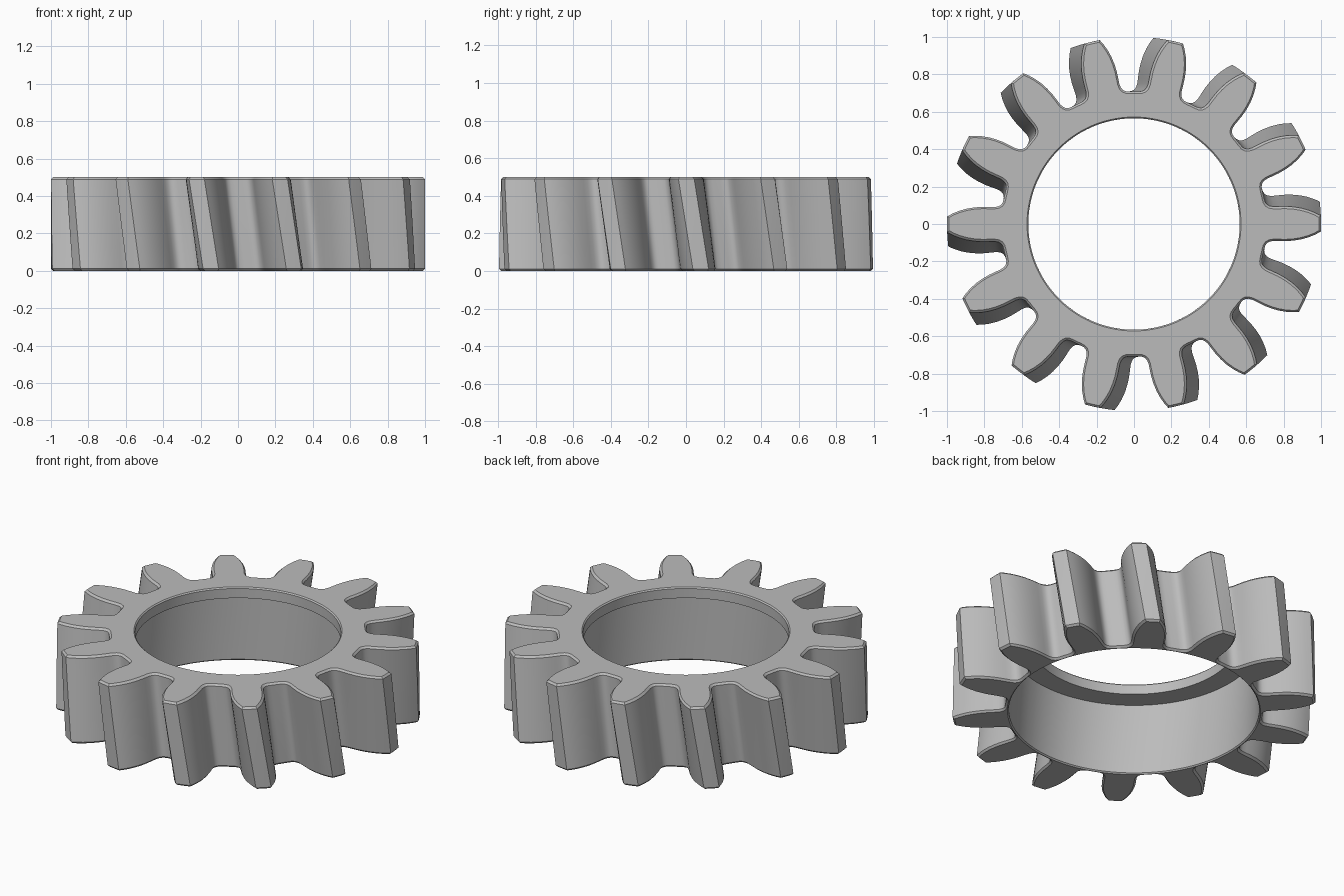
import bpy
import bmesh
import math
from mathutils import Vector

cube = bpy.data.objects.get("Cube")
if cube:
    bpy.data.objects.remove(cube)

TEETH = 14
HEIGHT = 0.5
TWIST = math.radians(4.6)
CHAMFER = 0.011
RIM = 0.007

# Half of one tooth: (degrees from tooth centre, radius), tip corner down to root
FLANK = [(2.4, 1.0), (3.4, 0.972), (4.4, 0.938), (5.3, 0.9), (6.0, 0.86),
         (6.5, 0.82), (6.8, 0.78), (7.0, 0.752), (7.5, 0.731), (8.3, 0.718),
         (9.5, 0.711), (11.2, 0.709)]


def polar(radius, angle):
    return Vector((radius * math.cos(angle), radius * math.sin(angle)))


def gear_outline():
    pitch = 360 / TEETH
    tooth = [(-a, r) for a, r in reversed(FLANK)] + [(0, 1.0)] + FLANK
    tooth.append((pitch / 2, FLANK[-1][1]))
    return [polar(r, math.radians(a + pitch * i))
            for i in range(TEETH) for a, r in tooth]


def inset(points, distance):
    # Mitred offset towards the inside of a counter-clockwise loop
    result = []
    for i, p in enumerate(points):
        d1 = (p - points[i - 1]).normalized()
        d2 = (points[(i + 1) % len(points)] - p).normalized()
        n1, n2 = Vector((-d1.y, d1.x)), Vector((-d2.y, d2.x))
        result.append(p + (n1 + n2) * distance / (1 + n1.dot(n2)))
    return result


outline = gear_outline()
edge_outline = inset(outline, CHAMFER)
angles = [math.atan2(p.y, p.x) for p in outline]


def circle(radius):
    return [polar(radius, a) for a in angles]


# Closed series of loops: up the toothed outside, then down the stepped bore
BORE, RECESS, LEDGE = 0.565, 0.688, HEIGHT - 0.065
levels = [(edge_outline, 0)]
low, high, slices = CHAMFER, HEIGHT - CHAMFER, 4
levels += [(outline, low + (high - low) * i / slices) for i in range(slices + 1)]
levels += [(edge_outline, HEIGHT),
           (circle(BORE + RIM), HEIGHT), (circle(BORE), HEIGHT - RIM),
           (circle(BORE), LEDGE), (circle(RECESS), LEDGE),
           (circle(RECESS), RIM), (circle(RECESS + RIM), 0)]

bm = bmesh.new()
rings = []
for points, z in levels:
    turn = TWIST * (1 - z / HEIGHT)
    c, s = math.cos(turn), math.sin(turn)
    rings.append([bm.verts.new((p.x * c - p.y * s, p.x * s + p.y * c, z))
                  for p in points])
count = len(outline)
for k, ring in enumerate(rings):
    above = rings[(k + 1) % len(rings)]
    for i in range(count):
        j = (i + 1) % count
        bm.faces.new((ring[i], ring[j], above[j], above[i]))
bmesh.ops.recalc_face_normals(bm, faces=bm.faces)

mesh = bpy.data.meshes.new("helical_gear")
bm.to_mesh(mesh)
bm.free()
gear = bpy.data.objects.new("helical_gear", mesh)
bpy.context.collection.objects.link(gear)

# Plain grey metal colour
grey = bpy.data.materials.new("grey")
grey.use_nodes = True
colour = (0.5, 0.5, 0.5, 1)
grey.diffuse_color = colour
for node in grey.node_tree.nodes:
    if node.type == 'BSDF_PRINCIPLED':
        node.inputs["Base Color"].default_value = colour
mesh.materials.append(grey)

bpy.ops.object.select_all(action='DESELECT')
gear.select_set(True)
bpy.context.view_layer.objects.active = gear
bpy.ops.object.shade_smooth_by_angle(angle=math.radians(35))
